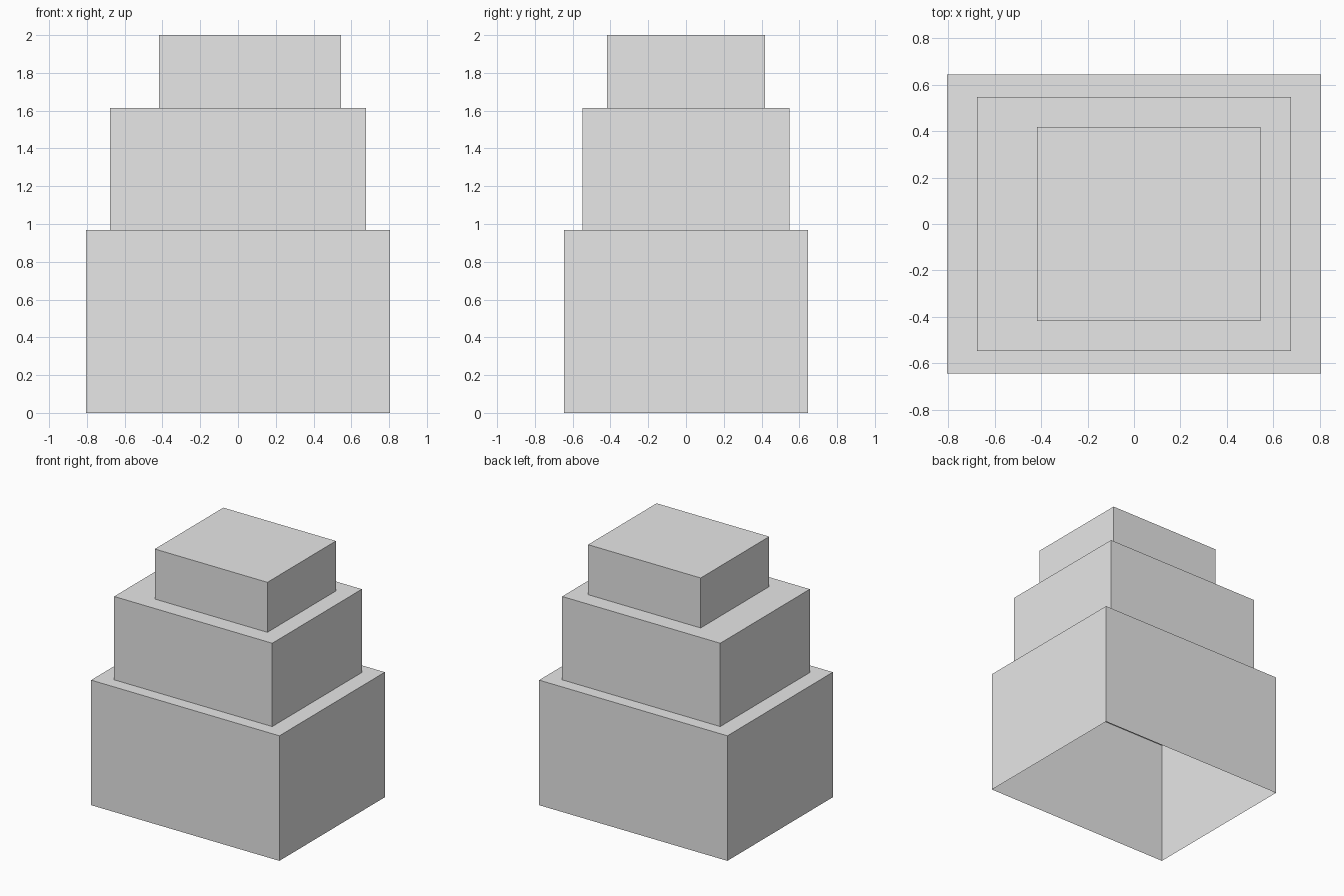
import bpy
import bmesh
from mathutils import Vector

if "Cube" in bpy.data.objects:
    bpy.data.objects.remove(bpy.data.objects["Cube"])

grey = bpy.data.materials.new("plain_grey")
grey.diffuse_color = (0.8, 0.8, 0.8, 1.0)
grey.use_nodes = True
grey.node_tree.nodes["Principled BSDF"].inputs["Base Color"].default_value = grey.diffuse_color


def open_box(name, x0, x1, y0, y1, z0, z1):
    """Box with walls and a flat roof, open underneath."""
    bm = bmesh.new()
    bmesh.ops.create_cube(bm, size=1.0)
    low, high = Vector((x0, y0, z0)), Vector((x1, y1, z1))
    for v in bm.verts:
        v.co = [low[i] if v.co[i] < 0 else high[i] for i in range(3)]
    bm.normal_update()
    floor = [f for f in bm.faces if f.normal.z < -0.5]
    bmesh.ops.delete(bm, geom=floor, context='FACES')
    mesh = bpy.data.meshes.new(name)
    bm.to_mesh(mesh)
    bm.free()
    mesh.materials.append(grey)
    obj = bpy.data.objects.new(name, mesh)
    bpy.context.collection.objects.link(obj)
    return obj


# Three stacked tiers; the top one sits off centre towards +x
open_box("lower_tier", -0.806, 0.806, -0.645, 0.645, 0.0, 0.968)
open_box("middle_tier", -0.677, 0.677, -0.548, 0.548, 0.968, 1.613)
open_box("upper_tier", -0.419, 0.545, -0.419, 0.419, 1.613, 2.0)
